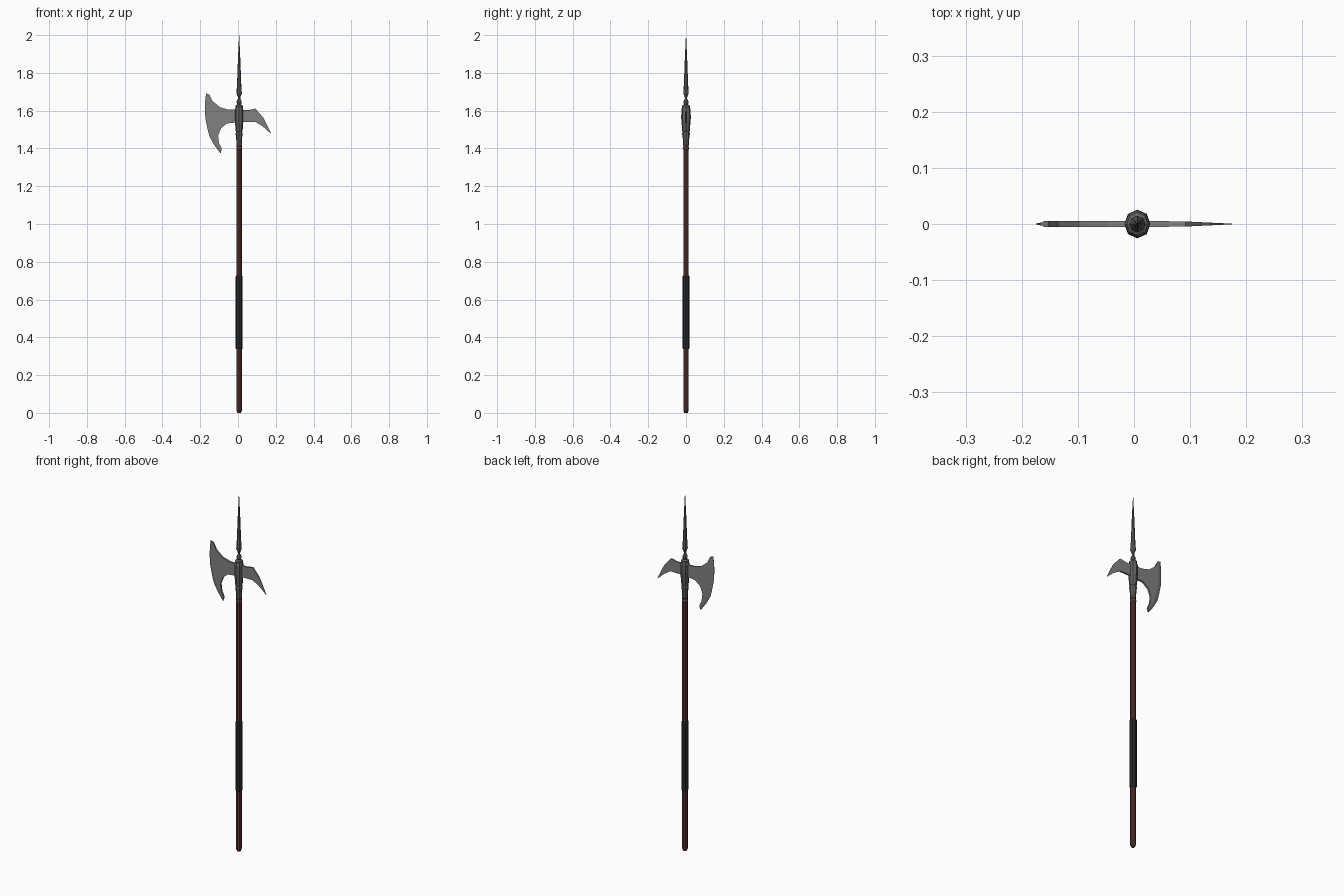
import bpy, bmesh, math

if "Cube" in bpy.data.objects:
    bpy.data.objects.remove(bpy.data.objects["Cube"])

AXIS_X = 0.006   # pole axis sits slightly right of the bounding box centre
SIDES = 8


def material(name, rgb):
    m = bpy.data.materials.new(name)
    m.diffuse_color = (*rgb, 1)
    m.use_nodes = True
    m.node_tree.nodes["Principled BSDF"].inputs["Base Color"].default_value = m.diffuse_color
    return m


wood = material("dark_red_wood", (0.10, 0.035, 0.03))
leather = material("black_leather", (0.02, 0.022, 0.024))
steel = material("steel", (0.22, 0.22, 0.22))
dark_steel = material("dark_steel", (0.12, 0.12, 0.12))


def finish(name, bm, mat):
    bmesh.ops.remove_doubles(bm, verts=bm.verts, dist=1e-5)
    bmesh.ops.recalc_face_normals(bm, faces=bm.faces)
    me = bpy.data.meshes.new(name)
    bm.to_mesh(me)
    bm.free()
    me.materials.append(mat)
    ob = bpy.data.objects.new(name, me)
    bpy.context.collection.objects.link(ob)
    return ob


def lathe(name, profile, mat, x_scale=1.0):
    """Faceted turned part from (radius, z) rings."""
    bm = bmesh.new()
    rings = []
    for r, z in profile:
        rings.append([bm.verts.new((AXIS_X + x_scale * r * math.cos(2 * math.pi * i / SIDES),
                                    r * math.sin(2 * math.pi * i / SIDES), z))
                      for i in range(SIDES)])
    for a, b in zip(rings, rings[1:]):
        for i in range(SIDES):
            j = (i + 1) % SIDES
            bm.faces.new((a[i], a[j], b[j], b[i]))
    bm.faces.new(rings[0])
    bm.faces.new(rings[-1])
    return finish(name, bm, mat)


def plate(name, rows, mat):
    """Flat plate from a grid of (x, z, half thickness) points, mirrored in y."""
    bm = bmesh.new()
    nr, nc = len(rows), len(rows[0])
    front, back = [[[bm.verts.new((x, s * t, z)) for x, z, t in row] for row in rows]
                   for s in (-1, 1)]
    for g in (front, back):
        for r in range(nr - 1):
            for c in range(nc - 1):
                bm.faces.new((g[r][c], g[r][c + 1], g[r + 1][c + 1], g[r + 1][c]))
    # rim joining the two sides
    rim = ([(0, c) for c in range(nc)] + [(r, nc - 1) for r in range(1, nr)]
           + [(nr - 1, c) for c in range(nc - 2, -1, -1)] + [(r, 0) for r in range(nr - 2, 0, -1)])
    for (r, c), (p, q) in zip(rim, rim[1:] + rim[:1]):
        bm.faces.new((front[r][c], front[p][q], back[p][q], back[r][c]))
    return finish(name, bm, mat)


# Pole and grip
lathe("shaft", [(0.009, 0), (0.0145, 0.012), (0.0145, 1.42)], wood)
lathe("grip", [(0.016, 0.338), (0.0185, 0.343), (0.0185, 0.722), (0.016, 0.727)], leather)

# Socket with ridges
lathe("socket", [(0.014, 1.394), (0.0165, 1.396), (0.0165, 1.404), (0.014, 1.408), (0.018, 1.465),
                 (0.020, 1.472), (0.020, 1.482), (0.017, 1.487), (0.020, 1.492), (0.0255, 1.56),
                 (0.0245, 1.605), (0.021, 1.615), (0.021, 1.626), (0.012, 1.632)],
      dark_steel, 0.92)

# Top spike with turned neck
lathe("top_spike", [(0.010, 1.62), (0.010, 1.633), (0.0135, 1.643), (0.0125, 1.65), (0.006, 1.664),
                    (0.007, 1.674), (0.0145, 1.692), (0.0135, 1.702), (0.011, 1.745),
                    (0.0065, 1.87), (0.0005, 2.0)], dark_steel)

# Axe blade: cutting edge, bevel line, inner outline
outer = [(-.169, 1.692), (-.173, 1.66), (-.175, 1.625), (-.175, 1.605), (-.174, 1.585),
         (-.173, 1.56), (-.167, 1.53), (-.160, 1.498), (-.151, 1.463), (-.127, 1.42), (-.092, 1.372)]
inner = [(-.152, 1.685), (-.134, 1.65), (-.095, 1.618), (-.048, 1.605), (0, 1.605),
         (0, 1.539), (-.058, 1.532), (-.090, 1.507), (-.105, 1.468), (-.100, 1.428), (-.086, 1.398)]
bevel = []
for (ox, oz), (ix, iz) in zip(outer, inner):
    f = min(0.5, 0.02 / math.hypot(ix - ox, iz - oz))
    bevel.append((ox + (ix - ox) * f, oz + (iz - oz) * f))
plate("axe_blade", [[(x, z, 0.0006) for x, z in outer],
                    [(x, z, 0.005) for x, z in bevel],
                    [(x, z, 0.005) for x, z in inner]], steel)

# Rear hook, thinning toward its tip
top = [(0.01, 1.604, .005), (.055, 1.603, .005), (.092, 1.611, .0045), (.134, 1.563, .0025), (.175, 1.481, .0006)]
low = [(0.01, 1.540, .005), (.055, 1.540, .005), (.094, 1.540, .0045), (.133, 1.515, .0025), (.173, 1.479, .0006)]
plate("rear_hook", [top, low], steel)
